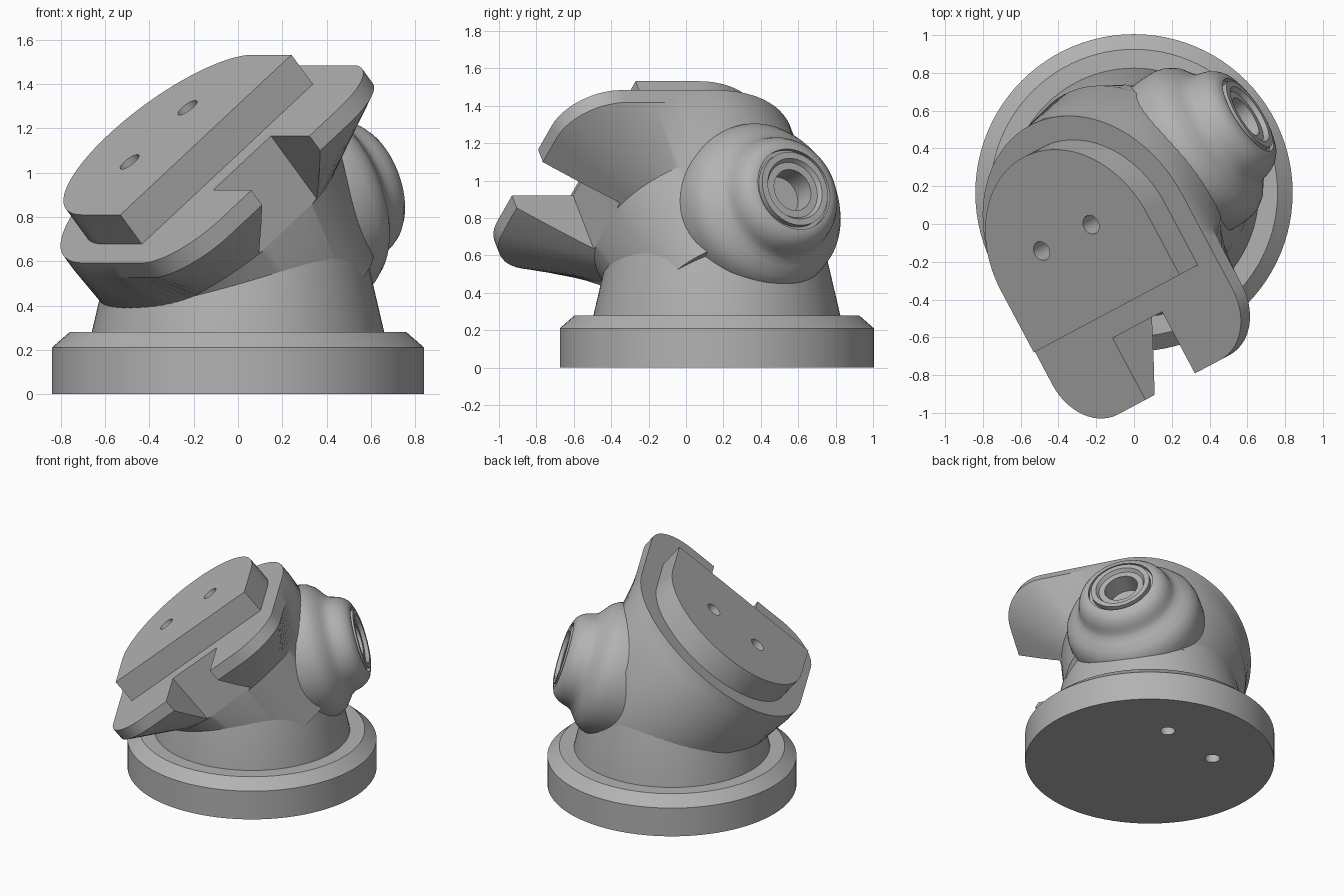
import bpy, bmesh
from math import sin, cos, pi
from mathutils import Vector, Matrix

cube = bpy.data.objects.get("Cube")
if cube:
    bpy.data.objects.remove(cube, do_unlink=True)

grey = bpy.data.materials.new("plain grey")
grey.use_nodes = True
COLOR = (0.45, 0.45, 0.45, 1)
grey.diffuse_color = COLOR
grey.node_tree.nodes["Principled BSDF"].inputs["Base Color"].default_value = COLOR


def frame(x, y, z, origin):
    m = Matrix((x, y, z)).transposed().to_4x4()
    m.translation = origin
    return m


# Working frames: upright base, tilted head, side knob
BASE = Matrix.Translation((0, 0.165, 0))
v = Vector((-0.47, 0.883, 0)).normalized()
n = Vector((-0.562, -0.299, 0.771)).normalized()
u = v.cross(n)
HEAD = frame(u, v, n, u * 0.475)
a = Vector((0.8, 0.52, 0.3)).normalized()
side = Vector((0, 0, 1)).cross(a).normalized()
KNOB = frame(side, a.cross(side), a, Vector((0.30, 0.38, 0.84)))


def make(name, rings, matrix):
    """Skin a stack of equal-length rings and cap both ends."""
    bm = bmesh.new()
    loops = [[bm.verts.new(p) for p in ring] for ring in rings]
    for lo, hi in zip(loops, loops[1:]):
        for i in range(len(lo)):
            j = (i + 1) % len(lo)
            bm.faces.new((lo[i], lo[j], hi[j], hi[i]))
    bm.faces.new(loops[0][::-1])
    bm.faces.new(loops[-1])
    bmesh.ops.recalc_face_normals(bm, faces=bm.faces)
    mesh = bpy.data.meshes.new(name)
    bm.to_mesh(mesh)
    bm.free()
    mesh.materials.append(grey)
    ob = bpy.data.objects.new(name, mesh)
    ob.matrix_world = matrix
    bpy.context.collection.objects.link(ob)
    return ob


def circle(r, z, x=0, y=0, count=96):
    return [(x + r * cos(2 * pi * i / count), y + r * sin(2 * pi * i / count), z)
            for i in range(count)]


def lathe(name, profile, matrix):
    return make(name, [circle(r, z) for r, z in profile], matrix)


def cut(ob, cutters):
    for c in cutters:
        c.hide_render = True
        mod = ob.modifiers.new("cut", 'BOOLEAN')
        mod.object = c
        mod.solver = 'EXACT'
        bpy.context.view_layer.objects.active = ob
        bpy.ops.object.modifier_apply(modifier=mod.name)
        bpy.data.objects.remove(c, do_unlink=True)


def hole(x, y, z0, z1, r, matrix):
    return make("hole_cutter", [circle(r, z, x, y, 32) for z in (z0, z1)], matrix)


def arc(cx, cy, r, a0, a1, count):
    return [(cx + r * cos(a0 + (a1 - a0) * i / count),
             cy + r * sin(a0 + (a1 - a0) * i / count)) for i in range(count + 1)]


def subdivide(points, step=0.06):
    out = []
    for i, p in enumerate(points):
        p, q = Vector(p), Vector(points[(i + 1) % len(points)])
        k = max(1, round((q - p).length / step))
        out += [p.lerp(q, j / k) for j in range(k)]
    return out


def at(points, z):
    return [(p[0], p[1], z) for p in points]


# Round foot with chamfered rim and two screw holes below
foot = lathe("foot", [(0.84, 0), (0.84, 0.21), (0.76, 0.28), (0.6, 0.28)], BASE)
cut(foot, [hole(x, y, -0.1, 0.17, 0.05, BASE) for x, y in ((0.17, 0.39), (-0.30, 0.30))])

# Tapered column
column = lathe("column", [(0.66, 0.25), (0.66, 0.28), (0.55, 0.75)], BASE)

# Tilted head: round-ended flange lofted down to a tapered neck
outline = subdivide(arc(0, 0.02, 0.70, 0, pi, 40)
                    + arc(-0.40, -0.55, 0.30, pi, 1.5 * pi, 14)
                    + arc(0.40, -0.55, 0.30, 1.5 * pi, 2 * pi, 14))
centre = Vector((0, 0.14))


def neck(r, z):
    return at([centre + (p - centre).normalized() * r for p in outline], z)


head = make("head", [neck(0.50, 0.1), neck(0.64, 0.58),
                     at(outline, 0.868), at(outline, 0.954)], HEAD)
slot = [(-0.185, -1.2), (0.20, -1.2), (0.20, -0.48), (-0.185, -0.48)]
cut(head, [make("slot_cutter", [at(slot, 0.2), at(slot, 1.2)], HEAD)])

# Raised mounting pad with a straight front and two holes
pad_outline = arc(0, 0.02, 0.567, 0, pi, 48) + [(-0.567, -0.351), (0.567, -0.351)]
pad = make("mounting_pad", [at(pad_outline, 0.94), at(pad_outline, 1.126)], HEAD)
cut(pad, [hole(x, 0.104, 0.96, 1.3, 0.052, HEAD) for x in (-0.192, 0.192)])

# Side knob: swelling shoulder, collar, stepped face and a bore
knob = lathe("side_knob", [
    (0.44, -0.25), (0.46, -0.1), (0.465, 0.0), (0.463, 0.07), (0.45, 0.12),
    (0.42, 0.165), (0.375, 0.2), (0.345, 0.225), (0.33, 0.25), (0.322, 0.28),
    (0.312, 0.31), (0.295, 0.34), (0.27, 0.365), (0.235, 0.38), (0.225, 0.38),
    (0.225, 0.355), (0.205, 0.355), (0.205, 0.39), (0.17, 0.39), (0.155, 0.365),
    (0.115, 0.365), (0.115, 0.23)], KNOB)

for ob in (foot, column, head, pad, knob):
    bpy.ops.object.select_all(action='DESELECT')
    ob.select_set(True)
    bpy.context.view_layer.objects.active = ob
    bpy.ops.object.shade_smooth_by_angle(angle=0.5)
